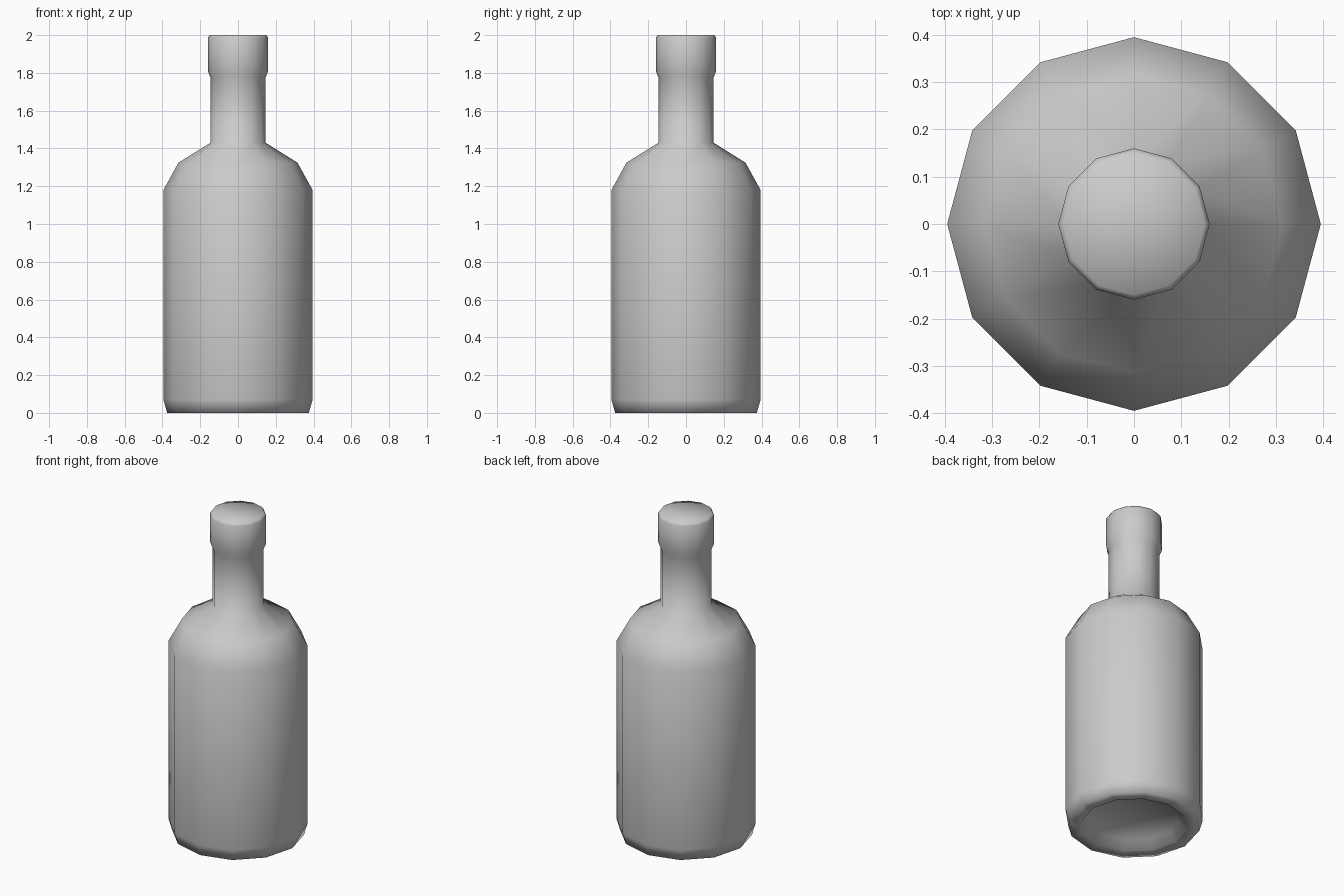
import bpy, bmesh
from math import cos, sin, pi

if "Cube" in bpy.data.objects:
    bpy.data.objects.remove(bpy.data.objects["Cube"])

SIDES = 12


def lathe(name, profile):
    """Revolve (radius, z) points around z; radius 0 closes to a pole."""
    bm = bmesh.new()
    rings = []
    for r, z in profile:
        if r == 0:
            rings.append([bm.verts.new((0, 0, z))] * SIDES)
        else:
            rings.append([bm.verts.new((r * cos(2 * pi * i / SIDES),
                                        r * sin(2 * pi * i / SIDES), z))
                          for i in range(SIDES)])
    for a, b in zip(rings, rings[1:]):
        for i in range(SIDES):
            j = (i + 1) % SIDES
            quad = list(dict.fromkeys((a[i], a[j], b[j], b[i])))
            bm.faces.new(quad).smooth = True
    bmesh.ops.recalc_face_normals(bm, faces=bm.faces)
    mesh = bpy.data.meshes.new(name)
    bm.to_mesh(mesh)
    bm.free()
    obj = bpy.data.objects.new(name, mesh)
    bpy.context.collection.objects.link(obj)
    return obj


# Recessed base, straight body, sloped shoulder, neck and closed lip
lathe("bottle", [
    (0, 0.07), (0.26, 0.05), (0.30, 0),
    (0.375, 0), (0.395, 0.07), (0.395, 1.18),
    (0.315, 1.325), (0.146, 1.43), (0.146, 1.775),
    (0.16, 1.81), (0.16, 1.985), (0.15, 2.0), (0, 2.0),
])
